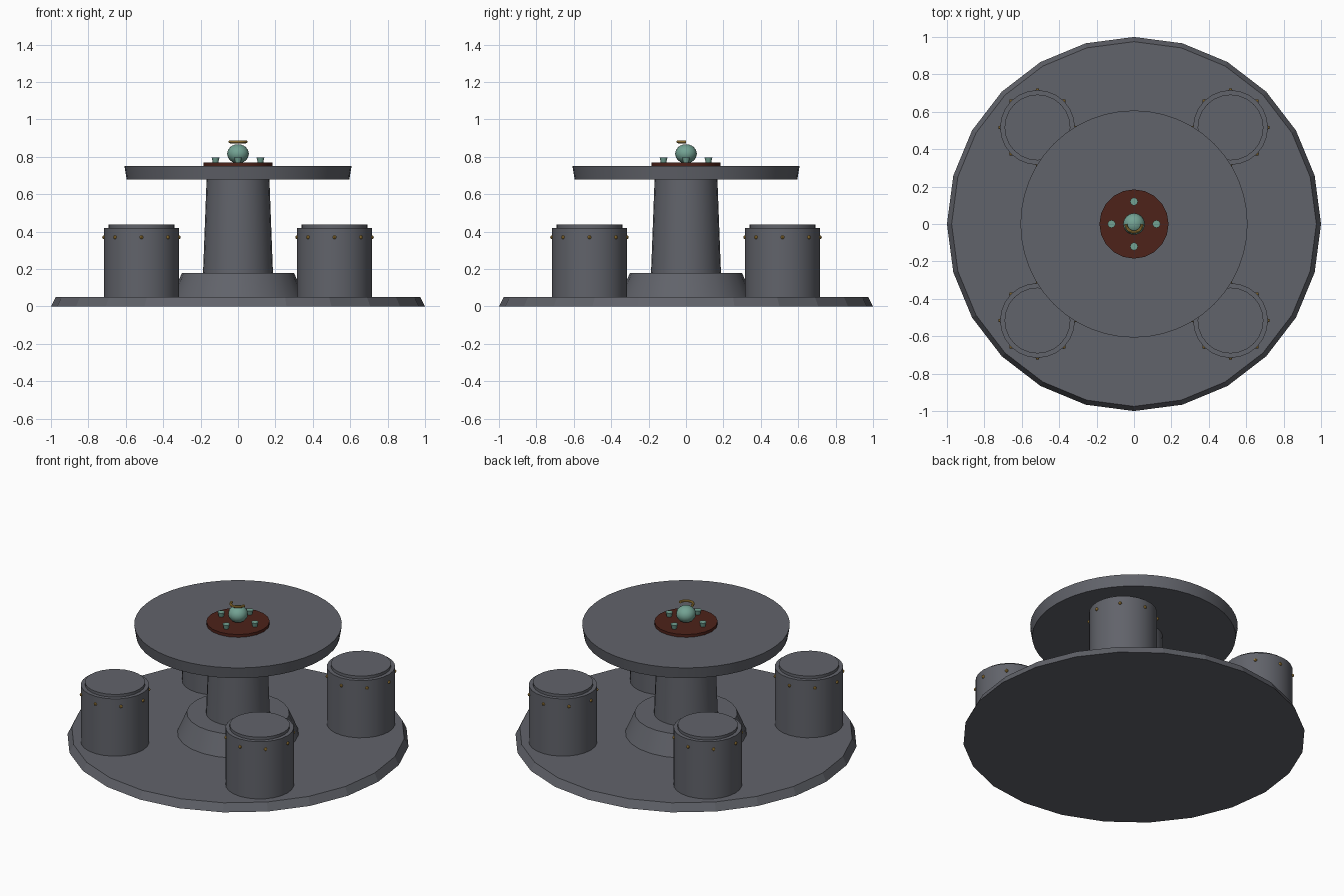
import bpy, bmesh, math
from math import cos, sin, pi

if "Cube" in bpy.data.objects:
    bpy.data.objects.remove(bpy.data.objects["Cube"])


def material(name, rgb):
    m = bpy.data.materials.new(name)
    m.diffuse_color = (*rgb, 1)
    m.use_nodes = True
    m.node_tree.nodes["Principled BSDF"].inputs["Base Color"].default_value = m.diffuse_color
    return m


STONE = material("slate_stone", (0.12, 0.125, 0.145))
WOOD = material("dark_red_wood", (0.075, 0.016, 0.01))
JADE = material("celadon", (0.17, 0.36, 0.29))
BRASS = material("brass", (0.42, 0.25, 0.05))


def finish(name, bm, mat, loc, smooth):
    bmesh.ops.recalc_face_normals(bm, faces=bm.faces[:])
    me = bpy.data.meshes.new(name)
    bm.to_mesh(me)
    bm.free()
    me.materials.append(mat)
    ob = bpy.data.objects.new(name, me)
    ob.location = loc
    bpy.context.collection.objects.link(ob)
    if smooth:
        bpy.ops.object.select_all(action='DESELECT')
        ob.select_set(True)
        bpy.context.view_layer.objects.active = ob
        bpy.ops.object.shade_smooth_by_angle(angle=math.radians(30))
    return ob


def lathe(name, profile, sides, mat, loc=(0, 0, 0), smooth=True):
    """Closed solid of revolution from (radius, z) points, bottom to top."""
    bm = bmesh.new()
    rings = [[bm.verts.new((r * cos(2 * pi * i / sides), r * sin(2 * pi * i / sides), z))
              for i in range(sides)] for r, z in profile]
    for a, b in zip(rings, rings[1:]):
        for i in range(sides):
            j = (i + 1) % sides
            bm.faces.new((a[i], a[j], b[j], b[i]))
    bm.faces.new(rings[0])
    bm.faces.new(rings[-1])
    return finish(name, bm, mat, loc, smooth)


def ball(name, r, mat, loc, u=16, v=12, squash=1.0):
    bm = bmesh.new()
    bmesh.ops.create_uvsphere(bm, u_segments=u, v_segments=v, radius=r)
    bmesh.ops.scale(bm, vec=(1, 1, squash), verts=bm.verts[:])
    return finish(name, bm, mat, loc, True)


# Faceted floor slab
lathe("base_slab", [(1.0, 0), (0.975, 0.05)], 24, STONE, smooth=False)

# Pedestal and table top
lathe("pedestal_foot", [(0.355, 0.05), (0.30, 0.178)], 24, STONE)
lathe("pedestal_column", [(0.187, 0.178), (0.168, 0.68)], 24, STONE)
lathe("table_top", [(0.595, 0.678), (0.607, 0.75)], 48, STONE)

# Four drum stools with a ring of studs each
for n, (sx, sy) in enumerate([(1, 1), (-1, 1), (-1, -1), (1, -1)], 1):
    cx, cy = 0.516 * sx, 0.516 * sy
    lathe(f"stool_{n}", [(0.2, 0.05), (0.2, 0.419), (0.176, 0.419), (0.176, 0.437)],
          24, STONE, (cx, cy, 0))
    for k in range(8):
        a = k * pi / 4
        ball(f"stool_{n}_stud_{k + 1}", 0.01, BRASS,
             (cx + 0.2 * cos(a), cy + 0.2 * sin(a), 0.37), 8, 6)

# Tray
lathe("tray", [(0.185, 0.75), (0.185, 0.768)], 20, WOOD)

# Tea cups
for k in range(4):
    a = k * pi / 2
    lathe(f"cup_{k + 1}", [(0.014, 0.766), (0.021, 0.796)], 12, JADE,
          (0.12 * cos(a), 0.12 * sin(a), 0))

# Teapot body
ball("teapot_body", 0.058, JADE, (0, 0, 0.816), squash=0.88)

# Half-ring handle, lying flat above the pot on its front side
bm = bmesh.new()
rings = []
for i in range(13):
    t = pi + pi * i / 12
    ring = []
    for j in range(8):
        p = 2 * pi * j / 8
        r = 0.043 + 0.008 * cos(p)
        ring.append(bm.verts.new((r * cos(t), r * sin(t), 0.008 * sin(p))))
    rings.append(ring)
for a, b in zip(rings, rings[1:]):
    for j in range(8):
        k = (j + 1) % 8
        bm.faces.new((a[j], a[k], b[k], b[j]))
bm.faces.new(rings[0])
bm.faces.new(rings[-1])
finish("teapot_handle", bm, BRASS, (0, 0, 0.88), True)
